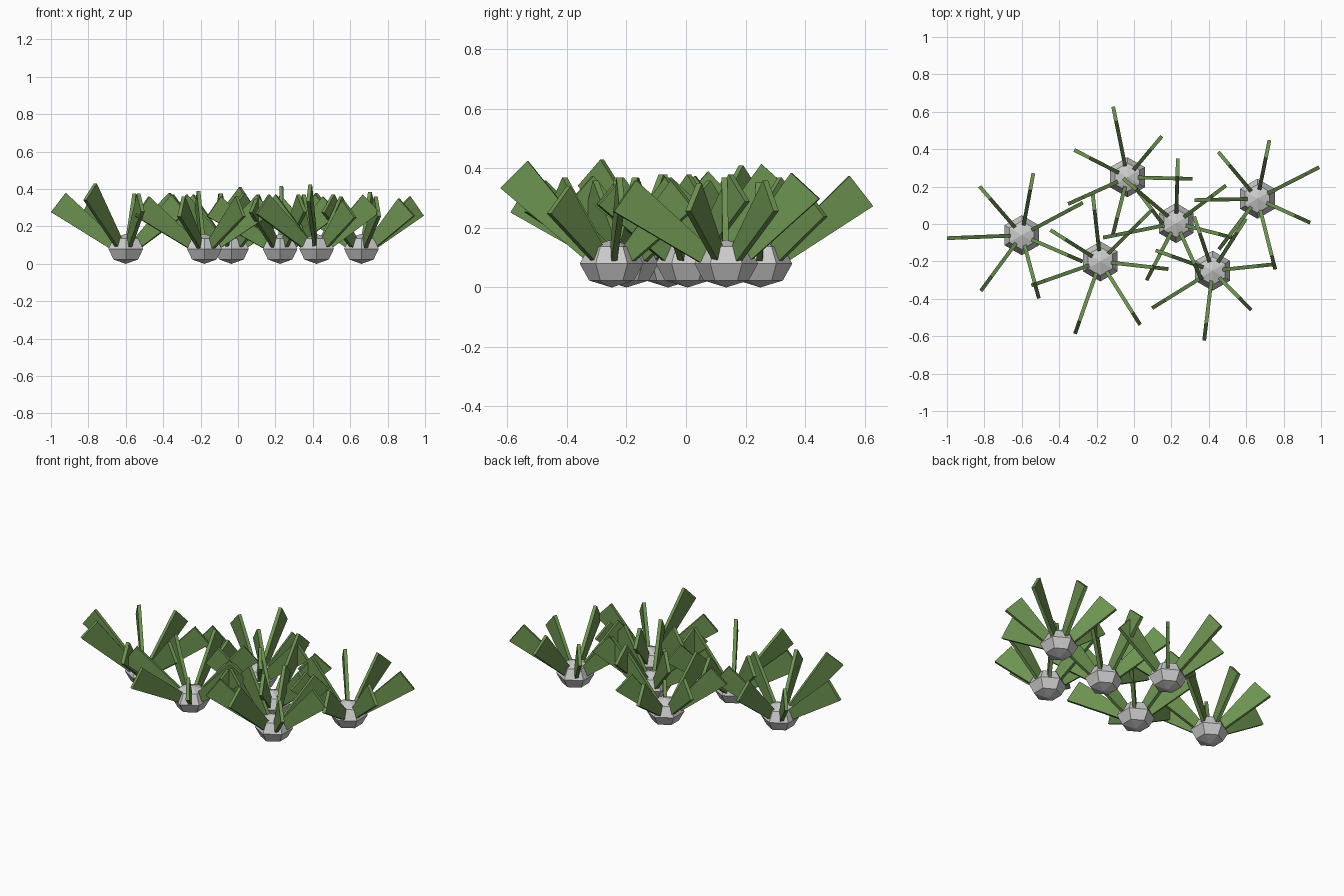
import bpy, bmesh
from math import sin, cos, atan2, radians, pi
from mathutils import Matrix, Vector

if "Cube" in bpy.data.objects:
    bpy.data.objects.remove(bpy.data.objects["Cube"])

green = bpy.data.materials.new("leaf_green")
green.diffuse_color = (0.15, 0.29, 0.08, 1)
green.use_nodes = True
green.node_tree.nodes["Principled BSDF"].inputs["Base Color"].default_value = green.diffuse_color

BASE_R, BASE_Z = 0.035, 0.08      # where a blade starts inside its bulb
W0, W1, T = 0.05, 0.13, 0.02      # blade root width, tip width, thickness


def add_object(name, bm, mat=None):
    bmesh.ops.recalc_face_normals(bm, faces=bm.faces)
    mesh = bpy.data.meshes.new(name)
    bm.to_mesh(mesh)
    bm.free()
    if mat:
        mesh.materials.append(mat)
    ob = bpy.data.objects.new(name, mesh)
    bpy.context.collection.objects.link(ob)
    return ob


def add_blade(bm, centre, angle, reach, top):
    # solve the tilt so the tip hits the given reach and top height
    e = radians(40)
    for _ in range(20):
        dr = reach - W1 / 2 * sin(e) - BASE_R
        dz = top - W1 / 2 * cos(e) - BASE_Z
        e = atan2(dz, dr)
    along, across = Vector((cos(e), 0, sin(e))), Vector((-sin(e), 0, cos(e)))
    root = Vector((BASE_R, 0, BASE_Z))
    tip = root + Vector((dr, 0, dz))
    profile = [root - across * W0 / 2, tip - across * W1 / 2,
               tip + across * W1 / 2, root + across * W0 / 2]
    m = Matrix.Translation((centre[0], centre[1], 0)) @ Matrix.Rotation(angle, 4, 'Z')
    sides = [[bm.verts.new(m @ (p + Vector((0, s * T / 2, 0)))) for p in profile]
             for s in (-1, 1)]
    bm.faces.new(sides[0])
    bm.faces.new(sides[1][::-1])
    for i in range(4):
        j = (i + 1) % 4
        bm.faces.new((sides[0][i], sides[0][j], sides[1][j], sides[1][i]))


# each plant: centre, first blade angle, then (reach, top height) of seven blades
plants = [
    ((-0.60, -0.06), 28, [(.37, .37), (.337, .375), (.345, .37), (.40, .38),
                          (.37, .43), (.35, .375), (.355, .37)]),
    ((-0.18, -0.20), 45, [(.38, .38), (.364, .39), (.315, .38), (.39, .36),
                          (.41, .36), (.40, .36), (.366, .37)]),
    ((-0.035, 0.25), 50, [(.286, .33), (.385, .375), (.32, .37), (.348, .37),
                          (.32, .375), (.31, .36), (.348, .37)]),
    ((0.225, 0.005), 37, [(.334, .38), (.345, .415), (.37, .41), (.398, .36),
                          (.344, .37), (.33, .37), (.326, .36)]),
    ((0.42, -0.25), 6, [(.338, .37), (.33, .36), (.306, .37), (.323, .37),
                        (.38, .37), (.376, .425), (.295, .34)]),
    ((0.66, 0.135), 27, [(.37, .36), (.32, .385), (.326, .37), (.337, .37),
                         (.34, .37), (.39, .36), (.31, .35)]),
]

for n, (c, start, blades) in enumerate(plants, 1):
    # squashed low-poly bulb
    bm = bmesh.new()
    bmesh.ops.create_uvsphere(bm, u_segments=6, v_segments=4, radius=0.107)
    bmesh.ops.transform(bm, verts=bm.verts, matrix=Matrix.Translation((c[0], c[1], 0.08))
                        @ Matrix.Diagonal((1, 1, 0.75, 1)))
    add_object(f"bulb_{n}", bm)
    # fan of seven blades
    bm = bmesh.new()
    for k, (reach, top) in enumerate(blades):
        add_blade(bm, c, radians(start) + k * 2 * pi / 7, reach, top)
    add_object(f"leaves_{n}", bm, green)
